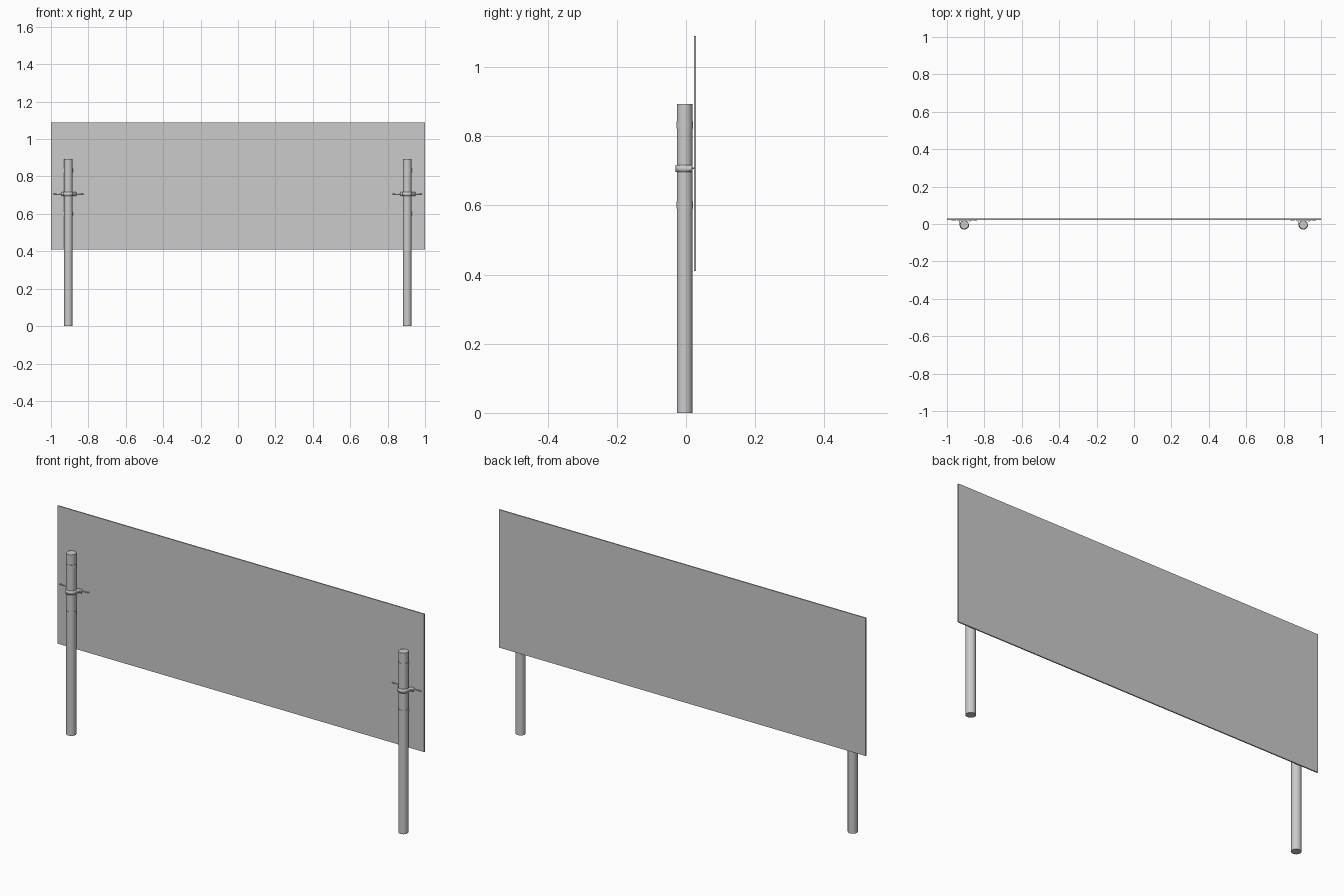
import bpy, math

if "Cube" in bpy.data.objects:
    bpy.data.objects.remove(bpy.data.objects["Cube"])

POST_Y, POST_R, POST_H = -0.004, 0.0225, 0.893


def smooth(ob):
    bpy.ops.object.select_all(action='DESELECT')
    ob.select_set(True)
    bpy.context.view_layer.objects.active = ob
    bpy.ops.object.shade_smooth_by_angle()


def cylinder(name, x, z0, z1, r):
    bpy.ops.mesh.primitive_cylinder_add(vertices=32, radius=r, depth=z1 - z0,
                                        location=(x, POST_Y, (z0 + z1) / 2))
    ob = bpy.context.object
    ob.name = name
    smooth(ob)
    return ob


def strip(name, x, points, z0, z1, thickness):
    # Upright ribbon following a plan-view path
    n = len(points)
    verts = [(px, py, z) for z in (z0, z1) for px, py in points]
    faces = [(i, i + 1, n + i + 1, n + i) for i in range(n - 1)]
    me = bpy.data.meshes.new(name)
    me.from_pydata(verts, [], faces)
    ob = bpy.data.objects.new(name, me)
    bpy.context.collection.objects.link(ob)
    ob.location = (x, POST_Y, 0)
    mod = ob.modifiers.new("thickness", 'SOLIDIFY')
    mod.thickness = thickness
    mod.offset = 0
    smooth(ob)


# Flat panel
bpy.ops.mesh.primitive_cube_add(size=1, location=(0, 0.0255, 0.75))
panel = bpy.context.object
panel.name = "panel"
panel.scale = (2, 0.006, 0.68)

for side, x in (("left", -0.907), ("right", 0.905)):
    # Round post with two slim bands
    cylinder(side + "_post", x, 0, POST_H, POST_R)
    for label, z in (("upper", 0.832), ("lower", 0.601)):
        cylinder(f"{side}_{label}_band", x, z - 0.010, z + 0.010, POST_R + 0.0015)

    # Middle clamp wrapping the front of the post, with short flanges at the panel
    r = POST_R + 0.0025
    arc = [(r * math.cos(a), r * math.sin(a))
           for a in (math.pi + math.pi * i / 16 for i in range(17))]
    path = [(-0.036, 0.022), (-r, 0.018)] + arc + [(r, 0.018), (0.043, 0.022)]
    strip(side + "_clamp", x, path, 0.696, 0.716, 0.002)

    # Thin tie bowed between post and panel
    tie = [(-0.08, 0.026), (-0.05, 0.0235), (-0.025, 0.021),
           (0.025, 0.021), (0.05, 0.0235), (0.08, 0.026)]
    strip(side + "_tie", x, tie, 0.705, 0.709, 0.002)
